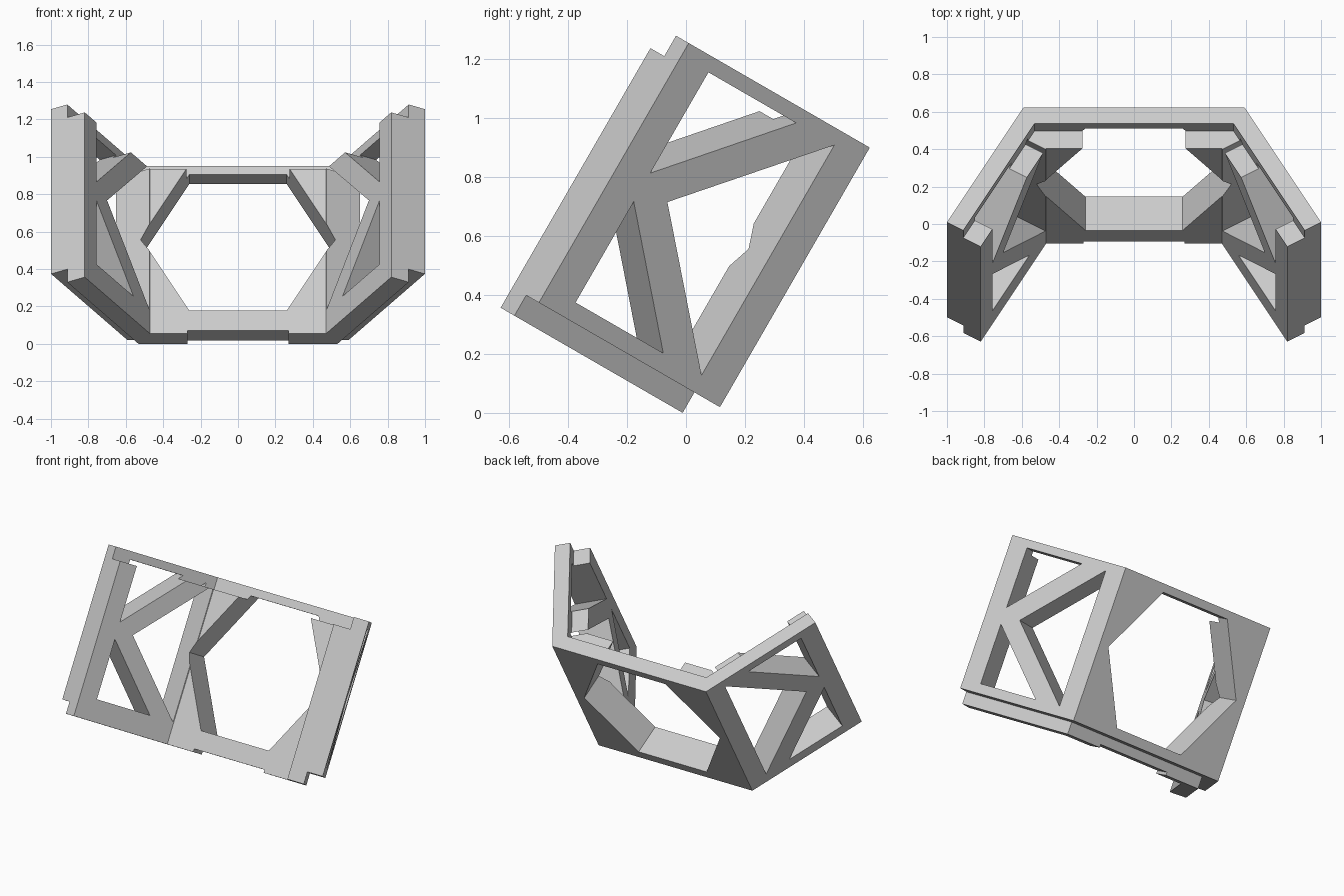
import bpy, bmesh, math
from mathutils import Vector

if "Cube" in bpy.data.objects:
    bpy.data.objects.remove(bpy.data.objects["Cube"], do_unlink=True)

grey = bpy.data.materials.new("light_grey")
grey.use_nodes = True
COLOUR = (0.6, 0.6, 0.6, 1)
grey.diffuse_color = COLOUR
grey.node_tree.nodes["Principled BSDF"].inputs["Base Color"].default_value = COLOUR

CORNER_X, BACK_Y = 0.59, 0.09      # outer rear corner in plan
WING = 0.819                       # wing length
LAP, THICK = 0.1, 0.208            # outer layer and total thickness
LOW, HIGH = -0.0055, 1.0115        # inner layer height range
STEP = 0.08                        # upward shift of the outer layer
MID, TOP = 0.588, 1.039            # opening centre and upper edge
BOT = 2 * MID - TOP
ALONG = Vector((0.5, -math.sqrt(0.75), 0))
INWARD = Vector((-math.sqrt(0.75), -0.5, 0))


def loft(name, rings):
    """Closed solid through a row of matching rings."""
    bm = bmesh.new()
    loops = [[bm.verts.new(p) for p in ring] for ring in rings]
    n = len(loops[0])
    for a, b in zip(loops, loops[1:]):
        for i in range(n):
            j = (i + 1) % n
            bm.faces.new((a[i], a[j], b[j], b[i]))
    bm.faces.new(loops[0][::-1])
    bm.faces.new(loops[-1])
    bmesh.ops.recalc_face_normals(bm, faces=bm.faces)
    mesh = bpy.data.meshes.new(name)
    bm.to_mesh(mesh)
    bm.free()
    mesh.materials.append(grey)
    obj = bpy.data.objects.new(name, mesh)
    bpy.context.collection.objects.link(obj)
    return obj


def wing_point(s, d, z, side):
    p = Vector((CORNER_X, BACK_Y, z)) + ALONG * s + INWARD * d
    return Vector((p.x * side, p.y, z))


def corner_point(d, z, side):
    return Vector((side * (CORNER_X - d * math.tan(math.pi / 6)), BACK_Y - d, z))


# Three-sided frame: a lapped section swept round two mitred corners
section = [(0, LOW + STEP), (LAP, LOW + STEP), (LAP, LOW), (THICK, LOW),
           (THICK, HIGH), (LAP, HIGH), (LAP, HIGH + STEP), (0, HIGH + STEP)]
frame = loft("bracket_frame", [
    [wing_point(WING, d, z, -1) for d, z in section],
    [corner_point(d, z, -1) for d, z in section],
    [corner_point(d, z, 1) for d, z in section],
    [wing_point(WING, d, z, 1) for d, z in section]])

# Hexagonal opening in the back panel
radius = (TOP - MID) / math.cos(math.pi / 6)
hexagon = [(radius * math.cos(k * math.pi / 3), MID + radius * math.sin(k * math.pi / 3))
           for k in range(6)]
cutters = [loft("hexagon_cutter", [[(x, y, z) for x, z in hexagon] for y in (-0.45, 0.3)])]

# Shallow notch under the back panel's inner layer
notch = [(-0.27, -0.1), (0.27, -0.1), (0.27, 0.015), (-0.27, 0.015)]
cutters.append(loft("notch_cutter", [[(x, y, z) for x, z in notch]
                                     for y in (-0.2, BACK_Y - LAP + 0.0005)]))

# Triangular openings leaving K-shaped braces in each wing
triangles = [[(0.695, TOP), (0.298, TOP), (0.695, TOP - 0.395)],
             [(0.125, TOP), (0.58, MID), (0.125, BOT)],
             [(0.695, BOT), (0.298, BOT), (0.695, BOT + 0.395)]]
for side in (-1, 1):
    for tri in triangles:
        cutters.append(loft("brace_cutter", [[wing_point(s, d, z, side) for s, z in tri]
                                             for d in (-0.05, 0.27)]))

for cutter in cutters:
    mod = frame.modifiers.new(cutter.name, 'BOOLEAN')
    mod.operation = 'DIFFERENCE'
    mod.solver = 'EXACT'
    mod.object = cutter

# Bake the openings, drop the cutters and lean the frame back
bpy.context.view_layer.update()
evaluated = frame.evaluated_get(bpy.context.evaluated_depsgraph_get())
baked = bpy.data.meshes.new_from_object(evaluated)
frame.modifiers.clear()
frame.data = baked
for cutter in cutters:
    bpy.data.objects.remove(cutter, do_unlink=True)
frame.rotation_euler.x = math.radians(-30)
